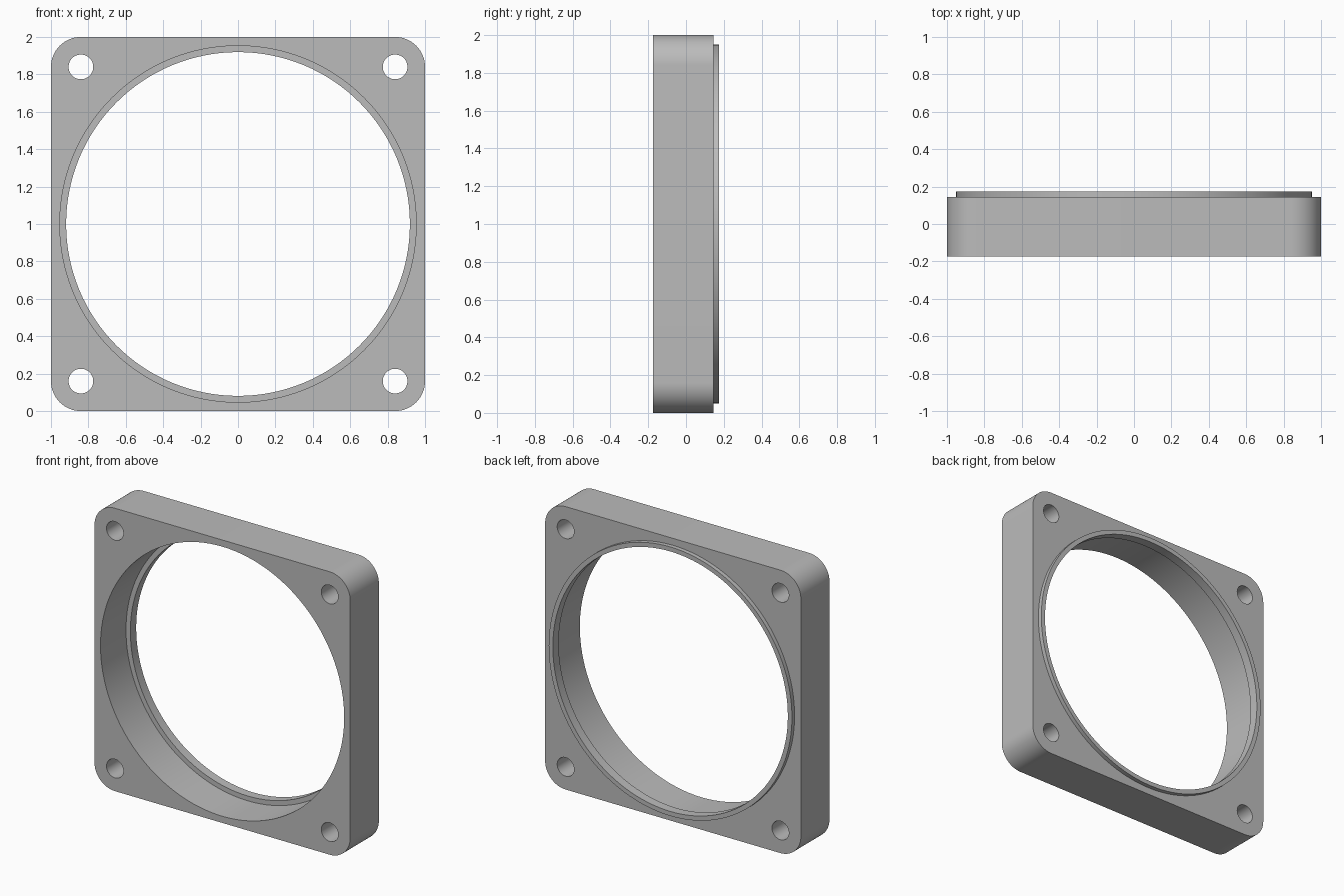
import bpy, bmesh, math

if "Cube" in bpy.data.objects:
    bpy.data.objects.remove(bpy.data.objects["Cube"])

grey = bpy.data.materials.new("plain_grey")
grey.diffuse_color = (0.5, 0.5, 0.5, 1)
grey.use_nodes = True
grey.node_tree.nodes["Principled BSDF"].inputs["Base Color"].default_value = grey.diffuse_color

BACK, FRONT = 0.145, -0.175      # plate faces
LIP_BACK, STEP = 0.175, 0.11     # raised lip face, inner ledge
HOLE, CORNER = 0.84, 0.16        # screw hole offset, corner radius


def prism(name, outline, y0, y1):
    """Extrude a closed (x, z) outline from y0 to y1."""
    bm = bmesh.new()
    face = bm.faces.new([bm.verts.new((x, y0, z)) for x, z in outline])
    ext = bmesh.ops.extrude_face_region(bm, geom=[face])
    verts = [v for v in ext["geom"] if isinstance(v, bmesh.types.BMVert)]
    bmesh.ops.translate(bm, verts=verts, vec=(0, y1 - y0, 0))
    bmesh.ops.recalc_face_normals(bm, faces=bm.faces)
    mesh = bpy.data.meshes.new(name)
    bm.to_mesh(mesh)
    bm.free()
    mesh.materials.append(grey)
    ob = bpy.data.objects.new(name, mesh)
    bpy.context.collection.objects.link(ob)
    return ob


def arc(cx, cz, r, start, sweep, n):
    return [(cx + r * math.cos(start + sweep * i / n),
             cz + r * math.sin(start + sweep * i / n)) for i in range(n)]


def disc(name, cx, cz, r, y0, y1, n=128):
    return prism(name, arc(cx, cz, r, 0, 2 * math.pi, n), y0, y1)


def combine(target, tool, operation):
    """Apply a boolean and discard the helper."""
    tool.hide_render = True
    mod = target.modifiers.new("cut", 'BOOLEAN')
    mod.operation, mod.object, mod.solver = operation, tool, 'EXACT'
    bpy.context.view_layer.objects.active = target
    bpy.ops.object.modifier_apply(modifier=mod.name)
    bpy.data.objects.remove(tool)


# Square plate with rounded corners
outline = []
for k, (sx, sz) in enumerate([(1, 1), (-1, 1), (-1, -1), (1, -1)]):
    outline += arc(sx * HOLE, 1 + sz * HOLE, CORNER, k * math.pi / 2, math.pi / 2, 16)
    a = (k + 1) * math.pi / 2
    outline.append((sx * HOLE + CORNER * math.cos(a), 1 + sz * HOLE + CORNER * math.sin(a)))
frame = prism("frame_plate", outline, FRONT, BACK)

# Raised lip on the back
combine(frame, disc("lip", 0, 1, 0.951, 0.0, LIP_BACK), 'UNION')

# Wide front bore, narrower through bore
combine(frame, disc("front_bore", 0, 1, 0.953, -0.5, STEP), 'DIFFERENCE')
combine(frame, disc("through_bore", 0, 1, 0.919, -0.5, 0.5), 'DIFFERENCE')

# Four screw holes
for sx in (-1, 1):
    for sz in (-1, 1):
        combine(frame, disc("screw_hole", sx * HOLE, 1 + sz * HOLE, 0.066, -0.5, 0.5, 48),
                'DIFFERENCE')

# Smooth the curved walls, keep edges crisp
bpy.ops.object.select_all(action='DESELECT')
frame.select_set(True)
bpy.context.view_layer.objects.active = frame
bpy.ops.object.shade_smooth_by_angle(angle=math.radians(30))
